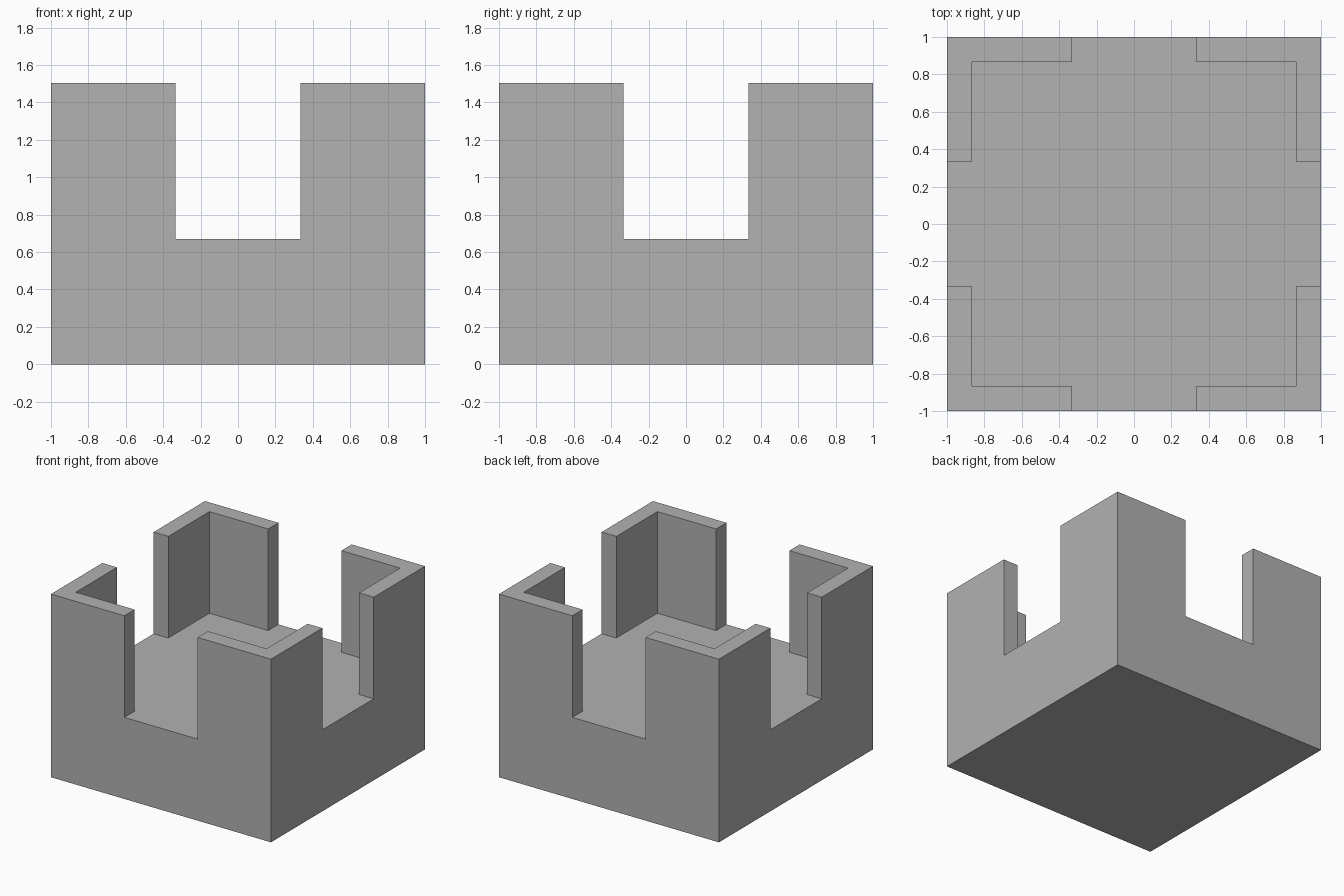
import bpy
import bmesh
import math
from mathutils import Vector

cube = bpy.data.objects.get("Cube")
if cube:
    bpy.data.objects.remove(cube, do_unlink=True)

BASE_TOP, WALL_TOP = 0.67, 1.505
INNER, GAP = 0.867, 0.333   # inner wall face, half width of each opening

stone = bpy.data.materials.new("stone_grey")
stone.use_nodes = True
grey = (0.445, 0.445, 0.445, 1)
stone.diffuse_color = grey
stone.node_tree.nodes["Principled BSDF"].inputs["Base Color"].default_value = grey

# Solid square base
bm = bmesh.new()
bmesh.ops.create_cube(bm, size=2)
for v in bm.verts:
    v.co.z = BASE_TOP if v.co.z > 0 else 0

# Score the base along the wall and opening lines
for axis in (Vector((1, 0, 0)), Vector((0, 1, 0))):
    for offset in (-INNER, -GAP, GAP, INNER):
        bmesh.ops.bisect_plane(bm, geom=bm.verts[:] + bm.edges[:] + bm.faces[:],
                               plane_co=axis * offset, plane_no=axis)


def is_corner_wall(face):
    c = face.calc_center_median()
    x, y = abs(c.x), abs(c.y)
    return face.normal.z > 0.9 and min(x, y) > GAP and max(x, y) > INNER


# Raise the four L-shaped corner walls
bm.normal_update()
walls = [f for f in bm.faces if is_corner_wall(f)]
raised = bmesh.ops.extrude_face_region(bm, geom=walls)["geom"]
for v in raised:
    if isinstance(v, bmesh.types.BMVert):
        v.co.z = WALL_TOP

# Merge flat areas into clean faces
bmesh.ops.dissolve_limit(bm, angle_limit=math.radians(1),
                         verts=bm.verts[:], edges=bm.edges[:])
bmesh.ops.recalc_face_normals(bm, faces=bm.faces[:])

mesh = bpy.data.meshes.new("corner_walled_block")
bm.to_mesh(mesh)
bm.free()
mesh.materials.append(stone)
block = bpy.data.objects.new("corner_walled_block", mesh)
bpy.context.collection.objects.link(block)
